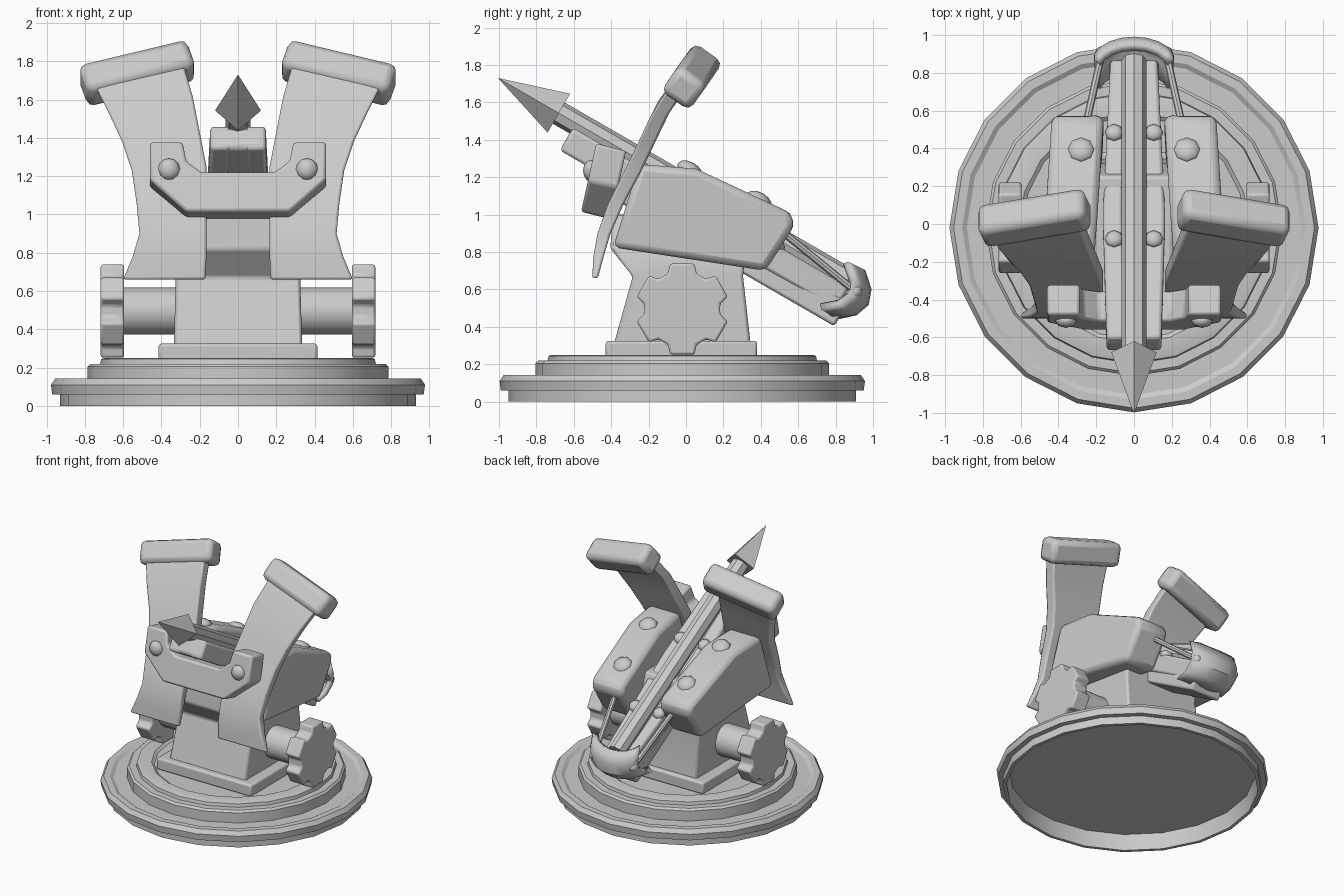
import bpy, bmesh
from math import sin, cos, pi, radians
from mathutils import Matrix, Vector

if "Cube" in bpy.data.objects:
    bpy.data.objects.remove(bpy.data.objects["Cube"])

# Frame of the tilted stock: local y runs backward along it, z is its normal
TILT = Matrix.Translation((0, 0, 1)) @ Matrix.Rotation(radians(-30), 4, 'X')


def finish(name, bm, bevel=0, mirror=False, m=None, angle=35):
    if m:
        bm.transform(m)
    bmesh.ops.recalc_face_normals(bm, faces=bm.faces)
    me = bpy.data.meshes.new(name)
    bm.to_mesh(me)
    bm.free()
    ob = bpy.data.objects.new(name, me)
    bpy.context.collection.objects.link(ob)
    bpy.ops.object.select_all(action='DESELECT')
    ob.select_set(True)
    bpy.context.view_layer.objects.active = ob
    bpy.ops.object.shade_smooth_by_angle(angle=radians(angle))
    if bevel:
        b = ob.modifiers.new("bevel", 'BEVEL')
        b.width, b.segments, b.limit_method, b.angle_limit = bevel, 2, 'ANGLE', radians(35)
    if mirror:
        ob.modifiers.new("mirror", 'MIRROR').use_mirror_merge = False
    return ob


def loft(name, rings, **kw):
    """Skin closed rings of equal length and cap both ends."""
    bm = bmesh.new()
    vs = [[bm.verts.new(p) for p in r] for r in rings]
    n = len(vs[0])
    for a, b in zip(vs, vs[1:]):
        for i in range(n):
            bm.faces.new((a[i], a[(i + 1) % n], b[(i + 1) % n], b[i]))
    bm.faces.new(vs[0])
    bm.faces.new(vs[-1])
    return finish(name, bm, **kw)


def prism_x(name, profile, x0, x1, **kw):
    return loft(name, [[(x, y, z) for y, z in profile] for x in (x0, x1)], **kw)


def rect(x0, x1, y0, y1, z):
    return [(x0, y0, z), (x1, y0, z), (x1, y1, z), (x0, y1, z)]


def rod(name, a, b, r0, r1, n, **kw):
    a, b = Vector(a), Vector(b)
    bm = bmesh.new()
    rot = (b - a).to_track_quat('Z', 'Y').to_matrix().to_4x4()
    bmesh.ops.create_cone(bm, cap_ends=True, segments=n, radius1=r0, radius2=r1,
                          depth=(b - a).length, matrix=Matrix.Translation((a + b) / 2) @ rot)
    return finish(name, bm, **kw)


def stud(name, pos, r, flat, m=None):
    bm = bmesh.new()
    bmesh.ops.create_uvsphere(bm, u_segments=8, v_segments=6, radius=r,
                              matrix=Matrix.Translation(pos) @ Matrix.Diagonal((*flat, 1)))
    return finish(name, bm, mirror=True, m=m, angle=50)


# Round stepped base, 20 sides, hollow underneath
base_profile = [(.885, .12), (.905, 0), (.93, 0), (.93, .06), (.97, .06), (.977, .11), (.955, .142),
                (.91, .142), (.885, .126), (.785, .126), (.785, .205), (.77, .22), (.72, .22),
                (.715, .245), (.70, .25), (.61, .25), (.59, .235), (.3, .235)]
loft("round_base", [[(r * cos(2 * pi * i / 20), -.02 + r * sin(2 * pi * i / 20), z)
                     for i in range(20)] for r, z in base_profile], angle=25)

# Plinth and flared pedestal
loft("plinth", [rect(-.415, .415, -.43, .38, z) for z in (.23, .325)], bevel=.015)
loft("pedestal", [rect(-x, x, a, b, z) for z, x, a, b in
                  [(.31, .335, -.385, .345), (.67, .325, -.285, .305),
                   (.82, .32, -.405, .32), (1.0, .2, -.39, .25)]], bevel=.015)

# Axle and six-toothed side wheels
rod("axle", (-.62, -.02, .495), (.62, -.02, .495), .123, .123, 14)
teeth = []
for k in range(6):
    for da, r in ((-22, .205), (-15, .252), (15, .252), (22, .205)):
        a = radians(90 + 60 * k + da)
        teeth.append((-.02 + r * cos(a), .495 + r * sin(a)))
prism_x("gear_wheel", teeth, .595, .717, bevel=.012, mirror=True)

# Stock with two grooved rails
stock = [(-.74, -.035), (-.45, -.035), (-.35, -.12), (.985, -.12), (.985, .03), (-.74, .03)]
prism_x("stock", stock, -.13, .13, bevel=.015, m=TILT)
loft("rail", [[(x0, v, -.04), (x1, v, -.04), (x1, v, .1), (x0, v, .1)]
              for v, x0, x1 in [(-.755, .04, .145), (0, .06, .165), (.95, .045, .125)]],
     bevel=.018, mirror=True, m=TILT)
prism_x("nose_block", [(-.757, -.038), (-.5, -.038), (-.5, .09), (-.757, .09)],
        -.14, .14, bevel=.025, m=TILT)
for v in (-.15, .5):
    stud("rail_stud", (.105, v, .1), .05, (1, 1, .7), TILT)

# Bolt: shaft and four-sided head
rod("bolt_shaft", (0, .93, .13), (0, -.87, .13), .065, .065, 8, m=TILT)
head_m = TILT @ Matrix.Translation((0, 0, .13))
loft("bolt_head", [[(s * .12, v, 0), (0, v, s * .12), (-s * .12, v, 0), (0, v, -s * .12)]
                   for v, s in ((-.86, 1), (-1.232, .01))], m=head_m, angle=20)

# Side housings, splaying outward toward the front
side = [(-.25, 1.27), (.056, 1.245), (.56, 1.01), (.58, .94), (.425, .70), (-.39, .825)]


def splay(y):
    return .055 * max(0, .45 - y) / .7


loft("side_housing", [[(.16 + splay(y), y, z) for y, z in side],
                      [(.435 + splay(y), y, z) for y, z in side]],
     bevel=.04, mirror=True)
for x, v, w in ((.32, -.10, .215), (.28, .30, .26)):
    stud("housing_stud", (x, v, w), .075, (1, 1, .6), TILT)

# Curved bow limbs: inner x, outer x, inner z, outer z, half thickness
CURVE = [(.64, -.49), (.85, -.455), (1.0, -.405), (1.25, -.275), (1.45, -.18), (1.6, -.11), (1.8, .04)]


def limb_y(z):
    for (z0, y0), (z1, y1) in zip(CURVE, CURVE[1:]):
        if z <= z1:
            break
    return y0 + (y1 - y0) * (z - z0) / (z1 - z0)


limb = [(.17, .60, .66, .66, .015), (.165, .55, .78, .78, .028), (.165, .515, .9, .9, .035),
        (.165, .53, 1.06, 1.06, .042), (.165, .555, 1.25, 1.23, .045), (.20, .605, 1.43, 1.38, .045),
        (.235, .675, 1.61, 1.53, .045), (.29, .76, 1.80, 1.70, .045)]
loft("bow_limb", [[(a, limb_y(za) - t, za), (b, limb_y(zb) - t, zb),
                   (b, limb_y(zb) + t, zb), (a, limb_y(za) + t, za)]
                  for a, b, za, zb, t in limb], bevel=.012, mirror=True)

# Limb caps, square to the end of each limb
X = Vector((.96, -.16, -.23)).normalized()
L = Vector((.28, .56, .78)).normalized()
cap_m = Matrix((X, L.cross(X), L)).transposed().to_4x4()
cap_m.translation = (.53, .04, 1.745)
loft("limb_cap", [rect(-.295, .295, -.095, .09, z) for z in (-.10, .078)],
     bevel=.04, mirror=True, m=cap_m)

# Front clamp plate joining the limbs, leaning with the stock
half = [(.27, .975), (.46, 1.16), (.46, 1.38), (.29, 1.38), (.27, 1.27), (.19, 1.205)]
plate = half + [(-x, z) for x, z in reversed(half)]
loft("clamp_plate", [[(x, -.48 - .2 * (1.38 - z) + d, z + .1 * (1.38 - z) - .25 * d)
                      for x, z in plate] for d in (0, .16)], bevel=.015)
stud("clamp_bolt", (.36, -.51, 1.235), .058, (1, .7, 1))

# Draw cords with end knobs
rod("draw_cord", (.26, .5, .92), (.17, .905, .59), .02, .02, 8, mirror=True)
stud("cord_knob", (.17, .905, .59), .037, (1, 1, 1))

# Curved rear guard hooked around the stock end, with forward horns
bm = bmesh.new()
grid = []
for i in range(9):
    t = radians(-75 + i * 150 / 8)
    grid.append([bm.verts.new((.2 * sin(t), .935 + .13 * cos(t) - .1 * s * s, .07 + .135 * s))
                 for s in (-1, -.5, 0, .5, 1)])
for a, b in zip(grid, grid[1:]):
    for j in range(4):
        bm.faces.new((a[j], b[j], b[j + 1], a[j + 1]))
guard = finish("rear_guard", bm, m=TILT)
sol = guard.modifiers.new("solid", 'SOLIDIFY')
sol.thickness, sol.offset = .045, 0
